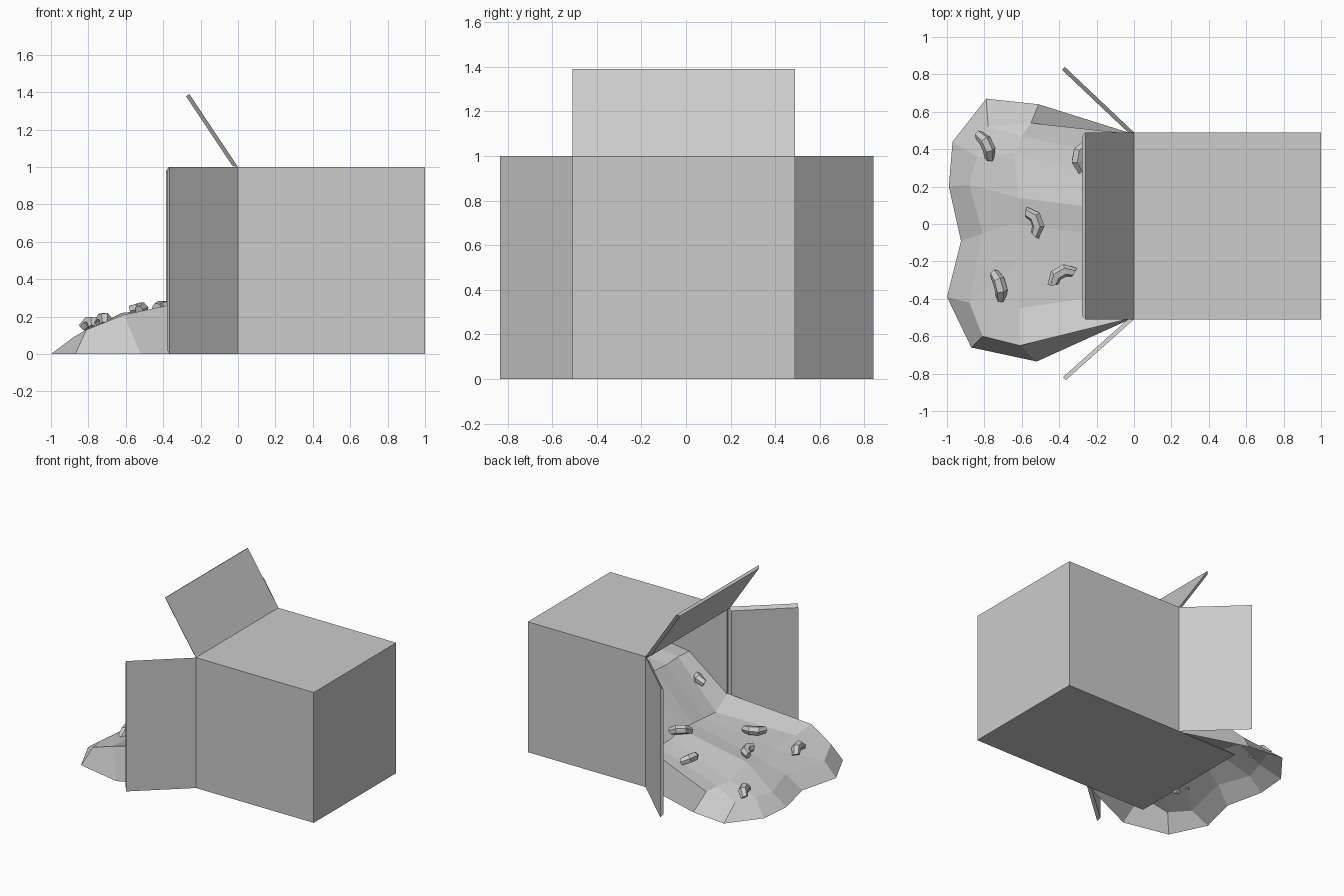
import bpy, bmesh
from math import radians, sin, cos, pi
from mathutils import Vector, Matrix, Euler

cube = bpy.data.objects.get("Cube")
if cube:
    bpy.data.objects.remove(cube, do_unlink=True)

GREY = (0.6, 0.6, 0.6, 1)
grey = bpy.data.materials.new("plain_grey")
grey.use_nodes = True
grey.diffuse_color = GREY
grey.node_tree.nodes["Principled BSDF"].inputs["Base Color"].default_value = GREY

Y0, Y1 = -0.51, 0.49   # side walls of the box
WALL = 0.022


def make(name, bm):
    mesh = bpy.data.meshes.new(name)
    bm.to_mesh(mesh)
    bm.free()
    mesh.materials.append(grey)
    obj = bpy.data.objects.new(name, mesh)
    bpy.context.collection.objects.link(obj)
    return obj


def hull(name, points):
    bm = bmesh.new()
    for p in points:
        bm.verts.new(p)
    bmesh.ops.convex_hull(bm, input=bm.verts)
    bmesh.ops.dissolve_limit(bm, angle_limit=0.01, verts=bm.verts, edges=bm.edges)
    bmesh.ops.recalc_face_normals(bm, faces=bm.faces)
    return make(name, bm)


# Box lying on its side, open towards -x
bm = bmesh.new()
bmesh.ops.create_cube(bm, size=1, matrix=Matrix.Translation((0.5, (Y0 + Y1) / 2, 0.5)))
mouth = [f for f in bm.faces if f.normal.x < -0.9]
bmesh.ops.delete(bm, geom=mouth, context='FACES_ONLY')
box = make("box", bm)
solid = box.modifiers.new("wall_thickness", 'SOLIDIFY')
solid.thickness = WALL
solid.offset = -1


# Flaps: outer face swings from a mouth edge, inner face is slightly smaller
def flap(name, a, b, swing):
    a, b, swing = Vector(a), Vector(b), Vector(swing)
    along = (b - a).normalized()
    inner = along.cross(swing).normalized() * WALL
    centre = Vector((0, (Y0 + Y1) / 2, 0.5))
    if inner.dot(centre - (a + b) / 2) < 0:
        inner = -inner
    trim = along * WALL
    out = swing.normalized() * WALL
    hull(name, [a, b, a + swing, b + swing,
                a + inner + trim + out, b + inner - trim + out,
                a + inner + trim + swing, b + inner - trim + swing])


flap("top_flap", (0, Y0, 1), (0, Y1, 1), (-0.26, 0, 0.39))
flap("bottom_flap", (0, Y0, 0), (0, Y1, 0), (-0.51, 0, 0))
flap("left_flap", (0, Y1, 0), (0, Y1, 1), (-0.37, 0.35, 0))
flap("right_flap", (0, Y0, 0), (0, Y0, 1), (-0.365, -0.325, 0))

# Spilled heap: ground outline, shoulder ring, crest ring, then rows into the box
outline = [(-0.52, -0.735), (-0.87, -0.66), (-1, -0.39), (-0.925, -0.09),
           (-0.99, 0.2), (-0.97, 0.44), (-0.79, 0.67), (-0.51, 0.64)]
shoulder = [(-0.61, -0.65, 0.21), (-0.81, -0.6, 0.13), (-0.88, -0.42, 0.09),
            (-0.81, -0.05, 0.11), (-0.88, 0.21, 0.09), (-0.84, 0.36, 0.1),
            (-0.78, 0.52, 0.1), (-0.55, 0.54, 0.13)]
crest = [shoulder[0], (-0.61, -0.45, 0.2), (-0.62, -0.2, 0.19), (-0.65, 0, 0.19),
         (-0.62, 0.14, 0.22), (-0.64, 0.38, 0.18), (-0.6, 0.47, 0.16), shoulder[-1]]
dips = [0.34, 0.25, 0.26, 0.27, 0.28, 0.25, 0.25, 0.3]
lo, hi = Y0 + 0.01, Y1 - 0.01
ys = [lo + (hi - lo) * i / 7 for i in range(8)]
rows = [[(x, y, 0) for x, y in outline], shoulder, crest,
        [(0, y, z) for y, z in zip(ys, dips)]]
for x, z in ((0.32, 0.58), (0.54, 0.61), (0.97, 0.63)):
    rows.append([(x, y, z + 0.01 * (i % 2)) for i, y in enumerate(ys)])

bm = bmesh.new()
grid = [[bm.verts.new(p) for p in row] for row in rows]
for near, far in zip(grid, grid[1:]):
    for i in range(7):
        bm.faces.new((near[i], near[i + 1], far[i + 1], far[i]))
for i, y in ((0, lo), (7, hi)):    # flanks running back to the mouth
    foot = bm.verts.new((0, y, 0))
    bm.faces.new((foot, grid[0][i], grid[1][i], grid[3][i]))
bmesh.ops.remove_doubles(bm, verts=bm.verts, dist=0.001)
bmesh.ops.recalc_face_normals(bm, faces=bm.faces)
if sum(f.normal.z for f in bm.faces) < 0:
    bmesh.ops.reverse_faces(bm, faces=bm.faces)
make("spilled_heap", bm)


# Packing pieces: short curved pieces with a hexagonal section
def packing_piece(name, place, turn, roll):
    bm = bmesh.new()
    bend, thick, steps, sides = 0.075, 0.034, 4, 6
    rings = []
    for s in range(steps):
        t = radians(-62 + 124 * s / (steps - 1))
        size = thick * (0.8 if s in (0, steps - 1) else 1)
        ring = []
        for k in range(sides):
            a = 2 * pi * k / sides
            r = bend + size * cos(a)
            ring.append(bm.verts.new((r * sin(t), r * cos(t) - bend * 0.8, size * sin(a))))
        rings.append(ring)
    for p, q in zip(rings, rings[1:]):
        for k in range(sides):
            n = (k + 1) % sides
            bm.faces.new((p[k], p[n], q[n], q[k]))
    bm.faces.new(rings[0])
    bm.faces.new(rings[-1])
    bmesh.ops.recalc_face_normals(bm, faces=bm.faces)
    obj = make(name, bm)
    obj.matrix_world = (Matrix.Translation(place)
                        @ Euler((radians(roll), 0, radians(turn))).to_matrix().to_4x4())


pieces = [((-0.79, 0.42, 0.16), -65, 60), ((-0.53, 0.01, 0.24), -70, 15),
          ((-0.39, -0.27, 0.25), 30, 10), ((-0.72, -0.33, 0.18), -75, 70),
          ((-0.29, 0.36, 0.25), 80, 30), ((-0.03, 0.11, 0.3), 40, 40),
          ((0.17, -0.4, 0.45), -40, 30)]
for number, (place, turn, roll) in enumerate(pieces, 1):
    packing_piece(f"packing_piece_{number}", place, turn, roll)
